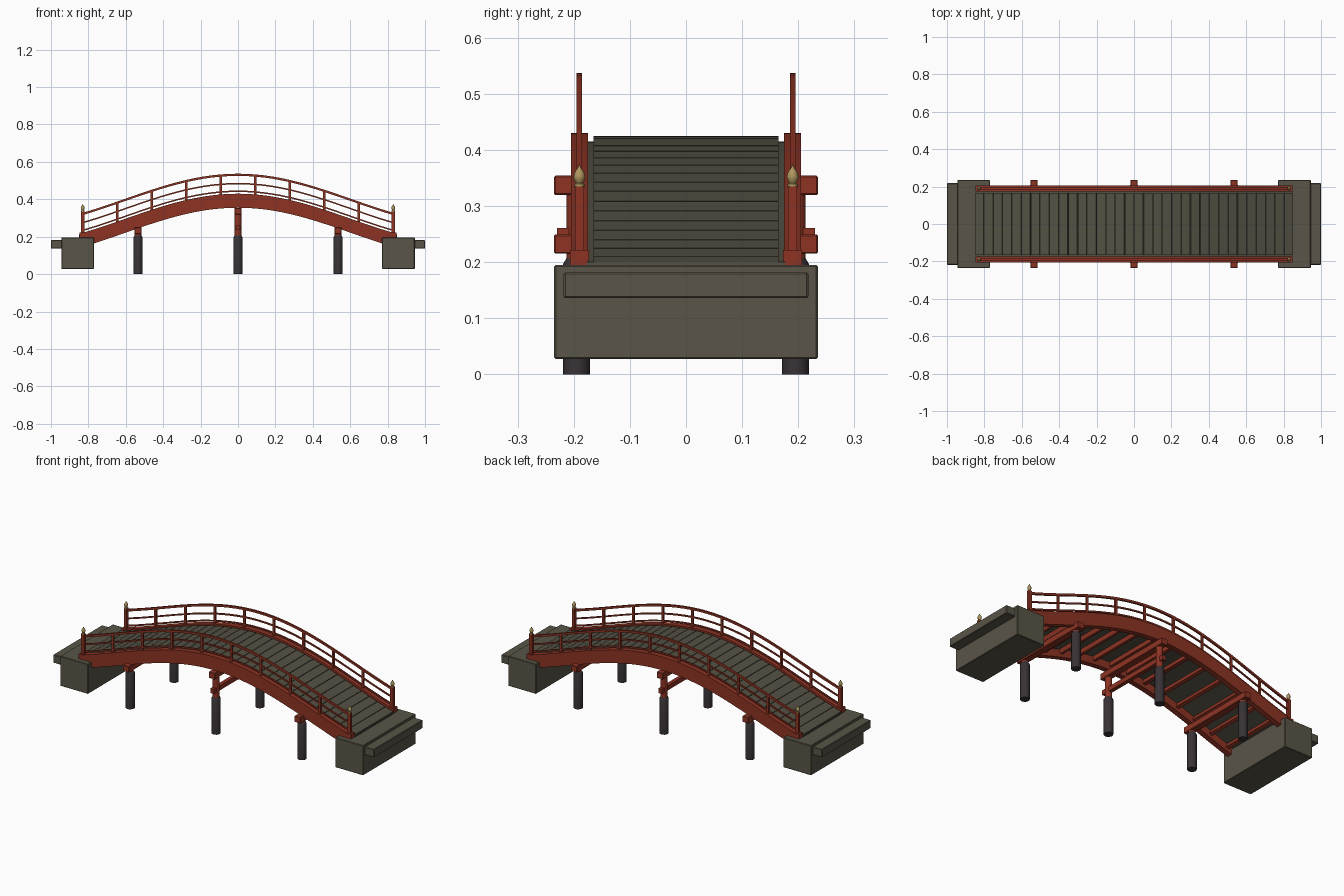
import bpy, bmesh, math
from mathutils import Matrix

if "Cube" in bpy.data.objects:
    bpy.data.objects.remove(bpy.data.objects["Cube"])


def material(name, rgb):
    m = bpy.data.materials.new(name)
    m.diffuse_color = (*rgb, 1)
    m.use_nodes = True
    m.node_tree.nodes["Principled BSDF"].inputs["Base Color"].default_value = m.diffuse_color
    return m


RED = material("red_lacquer", (0.27, 0.034, 0.017))
STONE = material("grey_stone", (0.1, 0.09, 0.063))
WOOD = material("weathered_planks", (0.088, 0.082, 0.057))
DARK = material("dark_pile", (0.04, 0.032, 0.036))
GOLD = material("brass", (0.42, 0.30, 0.11))


def drop(x):
    """How far the arch has fallen at distance x from the crown."""
    return 0.1345 * (1 - math.cos(2.6 * x))


def slope(x):
    return math.atan(0.1345 * 2.6 * math.sin(2.6 * x))


def finish(bm, name, mat):
    bmesh.ops.recalc_face_normals(bm, faces=bm.faces)
    me = bpy.data.meshes.new(name)
    bm.to_mesh(me)
    bm.free()
    me.materials.append(mat)
    ob = bpy.data.objects.new(name, me)
    bpy.context.collection.objects.link(ob)
    return ob


def add_box(bm, x0, x1, y0, y1, z0, z1, tilt=0):
    mat = (Matrix.Translation(((x0 + x1) / 2, (y0 + y1) / 2, (z0 + z1) / 2))
           @ Matrix.Rotation(tilt, 4, 'Y')
           @ Matrix.Diagonal((x1 - x0, y1 - y0, z1 - z0, 1)))
    bmesh.ops.create_cube(bm, size=1, matrix=mat)


def box(name, mat, *dims, bevel=0):
    bm = bmesh.new()
    add_box(bm, *dims)
    ob = finish(bm, name, mat)
    if bevel:
        mod = ob.modifiers.new("edge", 'BEVEL')
        mod.width, mod.segments = bevel, 1
    return ob


def arch_strip(name, mat, y0, y1, z0, z1, half, steps=36):
    """Sweep a rectangle along the arch; z0 and z1 are heights at the crown."""
    bm = bmesh.new()
    rings = []
    for i in range(steps + 1):
        x = -half + 2 * half * i / steps
        d = drop(x)
        rings.append([bm.verts.new((x, y, z - d)) for y, z in
                      ((y0, z0), (y1, z0), (y1, z1), (y0, z1))])
    for a, b in zip(rings, rings[1:]):
        for k in range(4):
            bm.faces.new((a[k], a[(k + 1) % 4], b[(k + 1) % 4], b[k]))
    bm.faces.new(rings[0])
    bm.faces.new(rings[-1])
    return finish(bm, name, mat)


def lathe(name, mat, x, y, profile, sides):
    """Revolve (radius, height) pairs around a vertical axis."""
    bm = bmesh.new()
    rings = [[bm.verts.new((x + r * math.cos(2 * math.pi * k / sides),
                            y + r * math.sin(2 * math.pi * k / sides), z))
              for k in range(sides)] for r, z in profile]
    for a, b in zip(rings, rings[1:]):
        for k in range(sides):
            n = (k + 1) % sides
            bm.faces.new((a[k], a[n], b[n], b[k]))
    bm.faces.new(rings[0])
    bm.faces.new(rings[-1])
    ob = finish(bm, name, mat)
    bpy.context.view_layer.objects.active = ob
    ob.select_set(True)
    bpy.ops.object.shade_smooth_by_angle(angle=math.radians(35))
    ob.select_set(False)
    return ob


# Stone abutments with a lower approach step
for s in (-1, 1):
    xa, xb = sorted((s * 0.77, s * 0.945))
    box("abutment", STONE, xa, xb, -0.235, 0.235, 0.027, 0.195, bevel=0.003)
    xa, xb = sorted((s * 0.93, s * 1.0))
    box("approach_step", STONE, xa, xb, -0.218, 0.218, 0.136, 0.182, bevel=0.003)

# Deck planks following the arch
bm = bmesh.new()
count = 34
pitch = 1.70 / count
for i in range(count):
    x = -0.85 + pitch * (i + 0.5)
    z = 0.425 - drop(x)
    w = (pitch - 0.003) / math.cos(slope(x)) / 2
    add_box(bm, x - w, x + w, -0.165, 0.165, z - 0.02, z, slope(x))
finish(bm, "deck_planks", WOOD)
arch_strip("deck_underlay", WOOD, -0.176, 0.176, 0.398, 0.415, 0.85)

# Joists under the deck
bm = bmesh.new()
for i in range(-7, 8):
    x = i * 0.107
    z = 0.399 - drop(x)
    add_box(bm, x - 0.009, x + 0.009, -0.18, 0.18, z - 0.025, z, slope(x))
finish(bm, "deck_joists", RED)

for s in (-1, 1):
    yc = s * 0.19
    # Curved side girder
    arch_strip("side_girder", RED, yc - 0.015, yc + 0.015, 0.355, 0.43, 0.84)

    # Curved handrails
    for name, z, hw, hz in (("top_rail", 0.531, 0.005, 0.006),
                            ("middle_rail", 0.484, 0.0035, 0.004),
                            ("lower_rail", 0.443, 0.0035, 0.004)):
        arch_strip(name, RED, yc - hw, yc + hw, z - hz, z + hz, 0.83)

    # Intermediate railing posts
    bm = bmesh.new()
    for i in range(1, 9):
        x = -0.83 + i * 1.66 / 9
        z = 0.43 - drop(x)
        add_box(bm, x - 0.006, x + 0.006, yc - 0.005, yc + 0.005, z - 0.01, z + 0.1)
    finish(bm, "railing_posts", RED)

    # End posts with base blocks and finials
    for e in (-1, 1):
        x = e * 0.83
        box("end_post", RED, x - 0.009, x + 0.009, yc - 0.008, yc + 0.008, 0.2, 0.335)
        box("post_base", RED, x - 0.018, x + 0.018, yc - 0.017, yc + 0.017, 0.19, 0.222)
        lathe("finial", GOLD, x, yc,
              [(0.009, 0.333), (0.009, 0.339), (0.006, 0.341), (0.010, 0.348),
               (0.0105, 0.353), (0.008, 0.361), (0.003, 0.368), (0.0005, 0.374)], 12)

# Supports: piles, columns, cap beams
for x in (-0.535, 0, 0.535):
    cap = 0.32 if x == 0 else 0.215
    for s in (-1, 1):
        lathe("pile", DARK, x, s * 0.195,
              [(0.024, 0), (0.024, 0.197), (0.018, 0.207)], 16)
        lathe("column", RED, x, s * 0.195, [(0.018, 0.2), (0.018, cap + 0.005)], 16)
    box("cap_beam", RED, x - 0.019, x + 0.019, -0.235, 0.235, cap, cap + 0.034, bevel=0.002)
box("tie_beam", RED, -0.011, 0.011, -0.23, 0.23, 0.235, 0.261)
